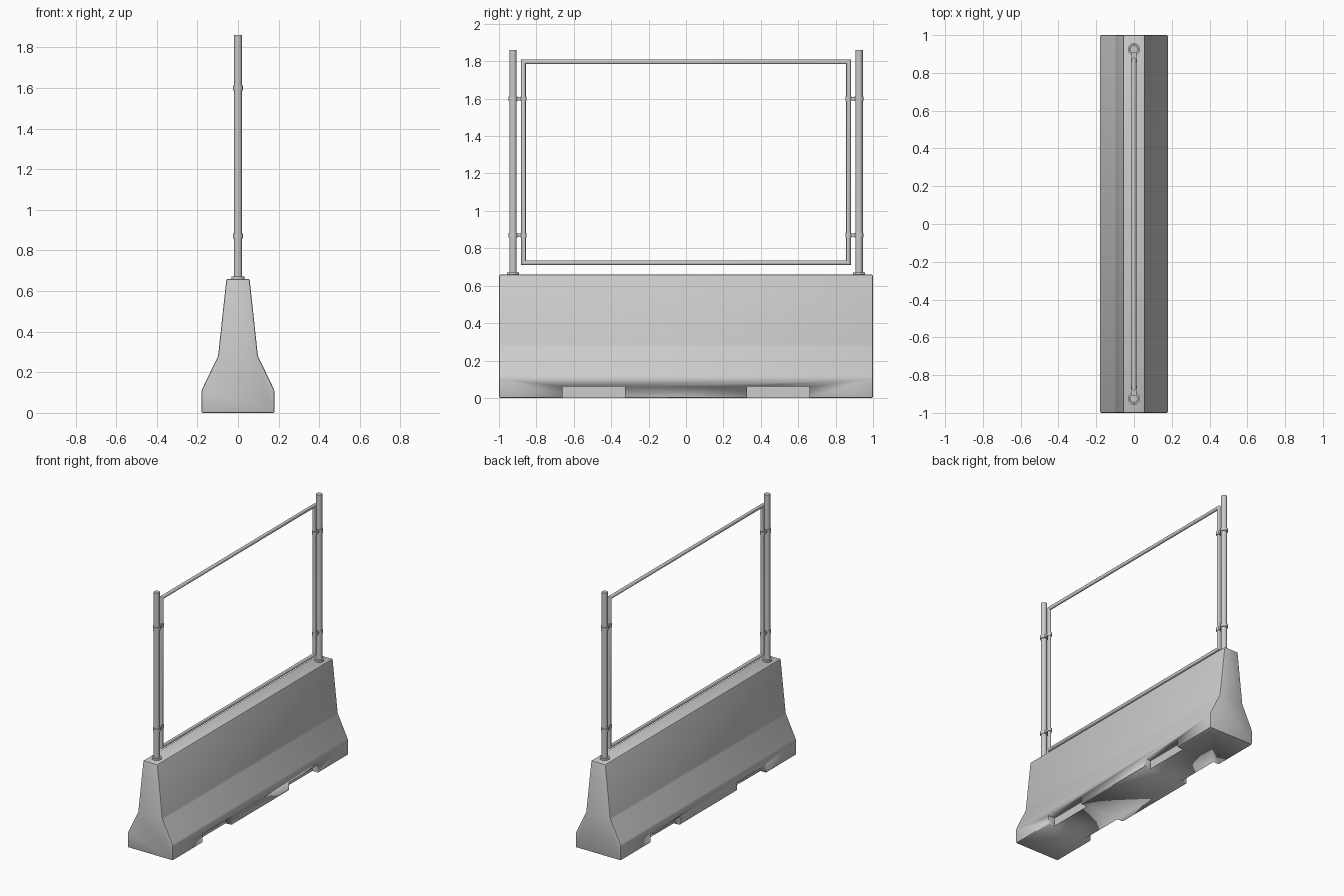
import bpy, bmesh
from math import sin, cos, tau, radians
from mathutils import Matrix, Vector

if "Cube" in bpy.data.objects:
    bpy.data.objects.remove(bpy.data.objects["Cube"])


def finish(bm, name, angle=35):
    bmesh.ops.recalc_face_normals(bm, faces=bm.faces)
    me = bpy.data.meshes.new(name)
    bm.to_mesh(me)
    bm.free()
    ob = bpy.data.objects.new(name, me)
    bpy.context.collection.objects.link(ob)
    bpy.ops.object.select_all(action='DESELECT')
    ob.select_set(True)
    bpy.context.view_layer.objects.active = ob
    bpy.ops.object.shade_smooth_by_angle(angle=radians(angle))
    return ob


def add_cyl(bm, y, z0, z1, r, sides=24):
    bmesh.ops.create_cone(bm, cap_ends=True, segments=sides, radius1=r, radius2=r,
                          depth=z1 - z0, matrix=Matrix.Translation((0, y, (z0 + z1) / 2)))


def add_box(bm, centre, size):
    bmesh.ops.create_cube(bm, size=1, matrix=Matrix.Translation(centre) @ Matrix.Diagonal((*size, 1)))


# concrete barrier: extruded stepped profile with softened edges
half = [(0.18, 0), (0.18, 0.11), (0.098, 0.28), (0.057, 0.66)]
profile = half + [(-x, z) for x, z in reversed(half)]
bm = bmesh.new()
face = bm.faces.new([bm.verts.new((x, -1, z)) for x, z in profile])
ext = bmesh.ops.extrude_face_region(bm, geom=[face])
bmesh.ops.translate(bm, vec=Vector((0, 2, 0)),
                    verts=[v for v in ext['geom'] if isinstance(v, bmesh.types.BMVert)])
bmesh.ops.recalc_face_normals(bm, faces=bm.faces)
bmesh.ops.bevel(bm, geom=bm.edges[:], offset=0.008, segments=2, profile=0.5, affect='EDGES')
barrier = finish(bm, "concrete_barrier", 30)

# shallow lifting pockets along both bottom edges
bm = bmesh.new()
for sx in (-1, 1):
    for sy in (-1, 1):
        add_box(bm, (sx * 0.18, sy * 0.493, 0.01), (0.10, 0.336, 0.10))
cutter = finish(bm, "pocket_cutter")
cutter.hide_render = True
cutter.display_type = 'WIRE'
cut = barrier.modifiers.new("pockets", 'BOOLEAN')
cut.operation = 'DIFFERENCE'
cut.solver = 'EXACT'
cut.object = cutter

POST_Y, FRAME_Y, R = 0.925, 0.869, 0.0125

for side, s in (("front", -1), ("back", 1)):
    # upright post with base collar
    bm = bmesh.new()
    add_cyl(bm, s * POST_Y, 0.64, 1.86, 0.02)
    finish(bm, side + "_post")
    bm = bmesh.new()
    add_cyl(bm, s * POST_Y, 0.65, 0.672, 0.032)
    finish(bm, side + "_post_collar")
    # clamps joining post and frame
    for level, z in (("lower", 0.87), ("upper", 1.60)):
        bm = bmesh.new()
        add_cyl(bm, s * POST_Y, z - 0.012, z + 0.012, 0.025)
        add_cyl(bm, s * FRAME_Y, z - 0.012, z + 0.012, 0.017)
        add_box(bm, (0, s * (POST_Y + FRAME_Y) / 2, z), (0.024, 0.04, 0.018))
        finish(bm, f"{side}_{level}_clamp")

# mitred rectangular tube frame
bm = bmesh.new()
N, MID_Z, HALF_Z = 12, 1.26, 0.5375
rings = []
for sy, sz in ((-1, -1), (1, -1), (1, 1), (-1, 1)):
    rings.append([bm.verts.new((R * sin(tau * i / N),
                                sy * (FRAME_Y + R * cos(tau * i / N)),
                                MID_Z + sz * (HALF_Z + R * cos(tau * i / N)))) for i in range(N)])
for k in range(4):
    a, b = rings[k], rings[(k + 1) % 4]
    for i in range(N):
        j = (i + 1) % N
        bm.faces.new((a[i], a[j], b[j], b[i]))
finish(bm, "tube_frame", 40)
